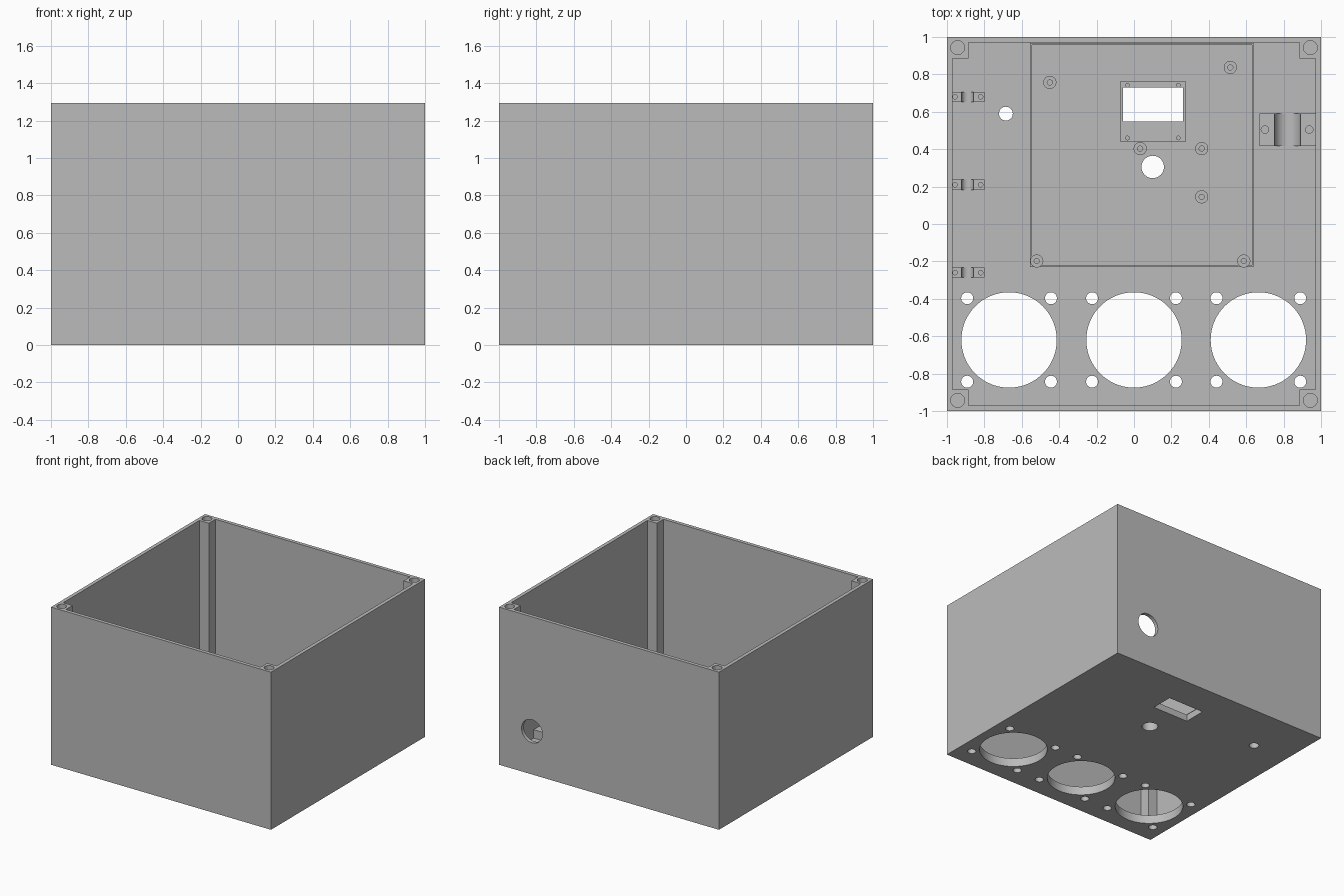
import bpy, bmesh
from math import cos, sin, pi

if "Cube" in bpy.data.objects:
    bpy.data.objects.remove(bpy.data.objects["Cube"])

HEIGHT, FLOOR = 1.295, 0.07
WALL_IN, POST_IN = 0.97, 0.885

grey = bpy.data.materials.new("light grey plastic")
grey.use_nodes = True
grey.diffuse_color = (0.5, 0.5, 0.5, 1)
grey.node_tree.nodes["Principled BSDF"].inputs["Base Color"].default_value = (0.5, 0.5, 0.5, 1)


def rect(x0, x1, y0, y1):
    return [(x0, y0), (x1, y0), (x1, y1), (x0, y1)]


def circle(x, y, r, n=48):
    return [(x + r * cos(2 * pi * i / n), y + r * sin(2 * pi * i / n)) for i in range(n)]


def prisms(name, outlines, lo, hi, axis="z"):
    """Extrude closed outlines along z, or along y with the outline in x and z."""
    bm = bmesh.new()
    place = (lambda a, b, h: (a, b, h)) if axis == "z" else (lambda a, b, h: (a, h, b))
    for pts in outlines:
        base = bm.faces.new([bm.verts.new(place(a, b, lo)) for a, b in pts])
        ext = bmesh.ops.extrude_face_region(bm, geom=[base])["geom"]
        shift = place(0, 0, hi - lo)
        bmesh.ops.translate(bm, vec=shift, verts=[v for v in ext if isinstance(v, bmesh.types.BMVert)])
    bmesh.ops.recalc_face_normals(bm, faces=bm.faces)
    mesh = bpy.data.meshes.new(name)
    bm.to_mesh(mesh)
    bm.free()
    mesh.materials.append(grey)
    ob = bpy.data.objects.new(name, mesh)
    bpy.context.collection.objects.link(ob)
    return ob


def activate(ob):
    bpy.ops.object.select_all(action="DESELECT")
    ob.select_set(True)
    bpy.context.view_layer.objects.active = ob


def cut(ob, outlines, lo, hi, axis="z"):
    cutter = prisms("cutter", outlines, lo, hi, axis)
    mod = ob.modifiers.new("cut", "BOOLEAN")
    mod.operation, mod.solver, mod.object = "DIFFERENCE", "EXACT", cutter
    activate(ob)
    bpy.ops.object.modifier_apply(modifier=mod.name)
    bpy.data.objects.remove(cutter)


def smooth(ob):
    activate(ob)
    bpy.ops.object.shade_smooth_by_angle(angle=0.5)


# Box shell: the cavity outline leaves a square post in each corner
box = prisms("enclosure_box", [rect(-1, 1, -1, 1)], 0, HEIGHT)
cavity = []
for sx, sy in ((1, 1), (-1, 1), (-1, -1), (1, -1)):
    corner = [(WALL_IN, POST_IN), (POST_IN, POST_IN), (POST_IN, WALL_IN)]
    if sx * sy < 0:
        corner.reverse()
    cavity += [(sx * a, sy * b) for a, b in corner]
cut(box, [cavity], FLOOR, HEIGHT + 0.1)

# Screw holes in the corner posts
cut(box, [circle(x, y, 0.037, 32) for x in (-0.943, 0.943) for y in (-0.943, 0.943)],
    HEIGHT - 0.25, HEIGHT + 0.1)

# Fan openings with four bolt holes each, and two plain floor holes
holes = [circle(0.1, 0.305, 0.06), circle(-0.685, 0.59, 0.037, 32)]
for x in (-0.668, 0, 0.665):
    holes.append(circle(x, -0.62, 0.255, 72))
    holes += [circle(x + dx, -0.62 + dy, 0.032, 32) for dx in (-0.224, 0.224) for dy in (-0.223, 0.223)]
cut(box, holes, -0.1, FLOOR + 0.05)

# Display recess, its window and mounting holes
cut(box, [rect(-0.072, 0.275, 0.44, 0.763)], FLOOR - 0.015, FLOOR + 0.1)
cut(box, [rect(-0.06, 0.263, 0.547, 0.73)], -0.1, FLOOR + 0.1)
cut(box, [circle(x, y, 0.01, 16) for x in (-0.035, 0.237) for y in (0.46, 0.742)], 0.02, FLOOR + 0.1)

# Cable hole through the back wall
cut(box, [circle(0.7, 0.355, 0.095)], 0.9, 1.1, "y")
smooth(box)

# Thin ridge around the circuit board area
ridge = prisms("board_ridge", [rect(-0.555, 0.64, -0.23, 0.968)], FLOOR - 0.01, FLOOR + 0.015)
cut(ridge, [rect(-0.545, 0.63, -0.22, 0.958)], FLOOR - 0.1, FLOOR + 0.1)

# Board standoffs with blind screw holes
spots = [(-0.45, 0.757), (0.515, 0.837), (0.033, 0.403), (0.362, 0.403),
         (0.362, 0.145), (-0.52, -0.198), (0.587, -0.198)]
standoffs = prisms("board_standoffs", [circle(x, y, 0.035, 32) for x, y in spots], FLOOR - 0.01, FLOOR + 0.05)
cut(standoffs, [circle(x, y, 0.014, 16) for x, y in spots], FLOOR + 0.002, FLOOR + 0.1)
smooth(standoffs)


# Cable saddles: a block with a round channel and two screw holes
def saddle(name, x0, x1, y, half, mid, r, screw_r, screws):
    ob = prisms(name, [rect(x0, x1, y - half, y + half)], FLOOR - 0.01, FLOOR + r)
    cut(ob, [circle(mid, FLOOR + r, r)], y - half - 0.1, y + half + 0.1, "y")
    cut(ob, [circle(x, y, screw_r, 20) for x in screws], FLOOR + 0.002, FLOOR + 0.2)
    smooth(ob)


for i, y in enumerate((0.68, 0.21, -0.26)):
    saddle("small_cable_saddle_%d" % (i + 1), -0.975, -0.8, y, 0.027, -0.89, 0.032, 0.012, (-0.957, -0.82))
saddle("large_cable_saddle", 0.67, 0.972, 0.505, 0.087, 0.82, 0.07, 0.02, (0.7, 0.937))
